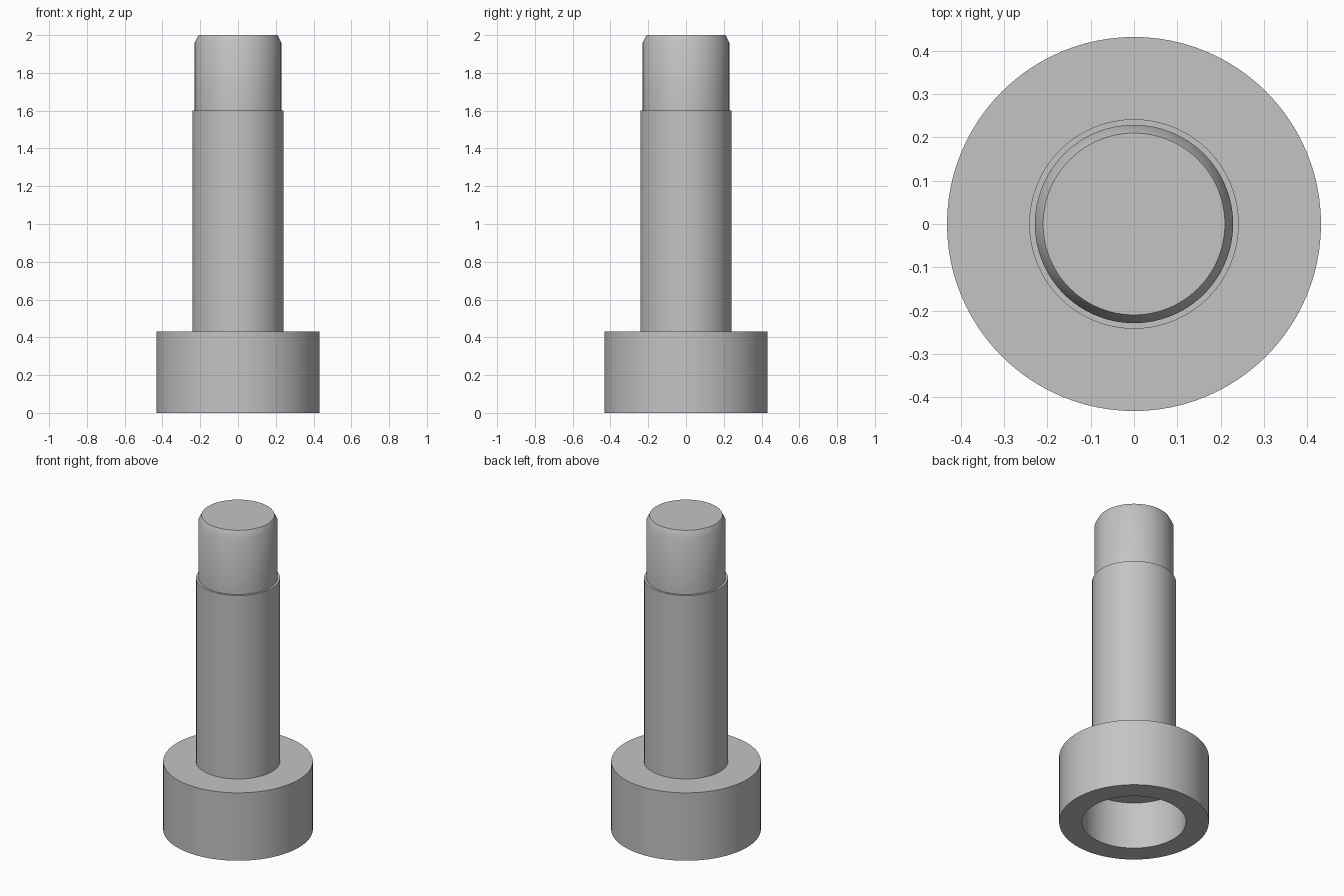
import bpy
import bmesh
import math

SIDES = 96

cube = bpy.data.objects.get("Cube")
if cube:
    bpy.data.objects.remove(cube, do_unlink=True)

# Plain grey metal
grey = bpy.data.materials.new("grey_metal")
grey.use_nodes = True
grey.diffuse_color = (0.55, 0.55, 0.55, 1)
grey.node_tree.nodes["Principled BSDF"].inputs["Base Color"].default_value = grey.diffuse_color


def lathe(name, profile):
    """Spin a (radius, height) profile around the z axis."""
    bm = bmesh.new()
    verts = [bm.verts.new((r, 0, z)) for r, z in profile]
    edges = [bm.edges.new(pair) for pair in zip(verts, verts[1:])]
    bmesh.ops.spin(bm, geom=verts + edges, cent=(0, 0, 0), axis=(0, 0, 1),
                   angle=math.tau, steps=SIDES, use_duplicate=False)
    bmesh.ops.remove_doubles(bm, verts=bm.verts, dist=0.0001)
    bmesh.ops.recalc_face_normals(bm, faces=bm.faces)
    mesh = bpy.data.meshes.new(name)
    bm.to_mesh(mesh)
    bm.free()
    mesh.materials.append(grey)
    obj = bpy.data.objects.new(name, mesh)
    bpy.context.collection.objects.link(obj)
    bpy.ops.object.select_all(action="DESELECT")
    obj.select_set(True)
    bpy.context.view_layer.objects.active = obj
    bpy.ops.object.shade_smooth_by_angle(angle=math.radians(40))
    return obj


HEAD_R, HEAD_TOP = 0.432, 0.432
SOCKET_R, SOCKET_DEPTH = 0.30, 0.30
SHANK_R, STEP_Z = 0.242, 1.6
TIP_R, TIP_TOP_R = 0.229, 0.21

# One continuous solid: socketed head, shank, stepped tip with a chamfer
lathe("socket_head_bolt", [
    (0, SOCKET_DEPTH), (SOCKET_R, SOCKET_DEPTH), (SOCKET_R, 0),
    (HEAD_R, 0), (HEAD_R, HEAD_TOP),
    (SHANK_R, HEAD_TOP), (SHANK_R, STEP_Z),
    (TIP_R, STEP_Z), (TIP_R, 1.962), (TIP_TOP_R, 2), (0, 2),
])
